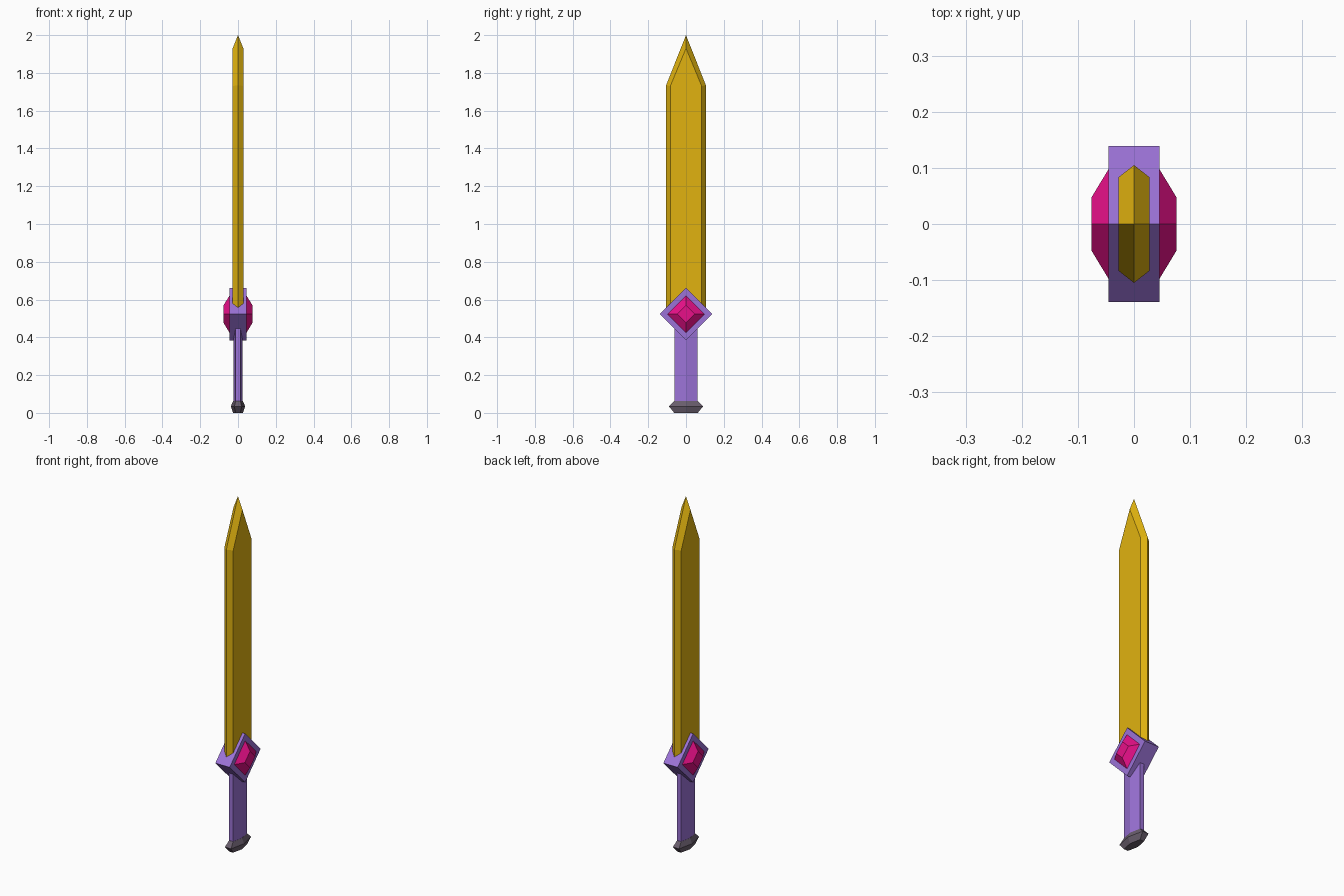
import bpy, bmesh, math

if "Cube" in bpy.data.objects:
    bpy.data.objects.remove(bpy.data.objects["Cube"])


def material(name, rgb):
    m = bpy.data.materials.new(name)
    m.diffuse_color = (*rgb, 1)
    m.use_nodes = True
    m.node_tree.nodes["Principled BSDF"].inputs["Base Color"].default_value = m.diffuse_color
    return m


GOLD = material("gold", (0.75, 0.45, 0.005))
PURPLE = material("purple", (0.33, 0.17, 0.68))
PINK = material("pink", (0.80, 0.005, 0.25))
DARK = material("dark_grey", (0.14, 0.11, 0.15))


def finish(name, bm, mat):
    bmesh.ops.recalc_face_normals(bm, faces=bm.faces)
    me = bpy.data.meshes.new(name)
    bm.to_mesh(me)
    bm.free()
    me.materials.append(mat)
    ob = bpy.data.objects.new(name, me)
    bpy.context.collection.objects.link(ob)
    return ob


def loft(name, rings, mat):
    """Skin a stack of equal-sized point rings and cap both ends."""
    bm = bmesh.new()
    loops = [[bm.verts.new(p) for p in r] for r in rings]
    n = len(loops[0])
    for a, b in zip(loops, loops[1:]):
        for i in range(n):
            j = (i + 1) % n
            bm.faces.new((a[i], a[j], b[j], b[i]))
    bm.faces.new(loops[0])
    bm.faces.new(loops[-1])
    return finish(name, bm, mat)


def hexagon(rx, ry, z):
    return [(rx * math.cos(k * math.pi / 3), ry * math.sin(k * math.pi / 3), z)
            for k in range(6)]


def diamond(x, r, zc=0.523):
    return [(x, r, zc), (x, 0, zc + r), (x, -r, zc), (x, 0, zc - r)]


# Blade: flat pentagon sides bevelled out to a sharp rim
T = 0.028
def outline(x, w, shoulder, tip):
    return [(x, -w, 0.5), (x, w, 0.5), (x, w, shoulder), (x, 0, tip), (x, -w, shoulder)]

loft("blade", [outline(-T, 0.083, 1.73, 1.93),
               outline(0, 0.105, 1.735, 2.0),
               outline(T, 0.083, 1.73, 1.93)], GOLD)

# Guard: diamond block
loft("guard", [diamond(-0.045, 0.139), diamond(0.045, 0.139)], PURPLE)

# Gems: cut diamond on each side of the guard
for side, label in ((1, "right"), (-1, "left")):
    loft("gem_" + label, [diamond(side * 0.044, 0.1), diamond(side * 0.076, 0.047)], PINK)

# Grip: flattened six-sided bar
loft("grip", [hexagon(0.025, 0.071, 0.05), hexagon(0.025, 0.071, 0.48)], PURPLE)

# Pommel: six-sided cap flaring at the middle
loft("pommel", [hexagon(0.026, 0.072, 0.0),
                hexagon(0.038, 0.104, 0.034),
                hexagon(0.026, 0.072, 0.063)], DARK)
